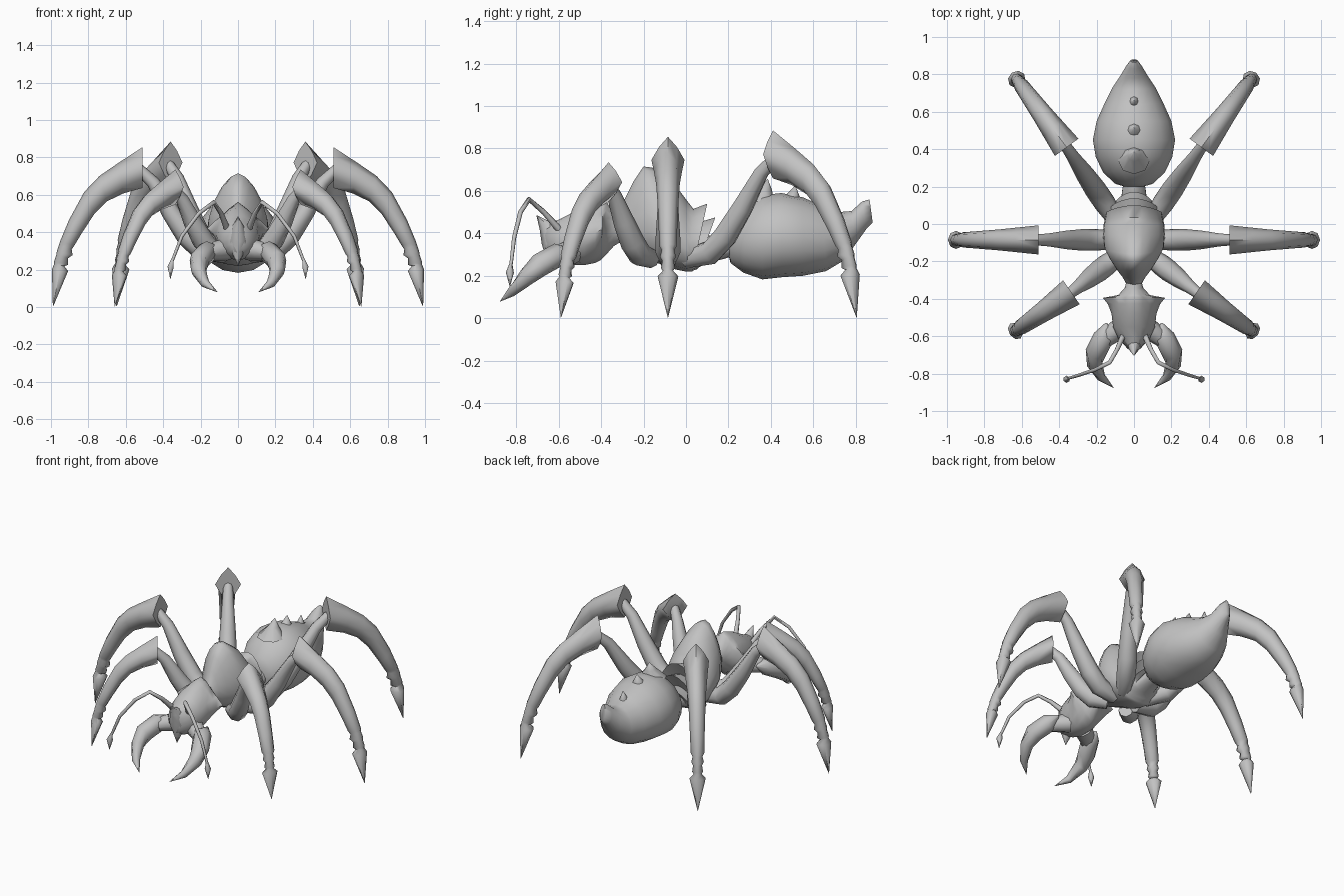
import bpy, bmesh, math
from mathutils import Vector as V

shell = bpy.data.materials.new("grey_shell")
shell.diffuse_color = (0.54, 0.54, 0.54, 1)


def loft(name, sections, n=12, taper=0.0, mirror=False, angle=65):
    """Skin rings, each given by a top point, bottom point, side vector and
    optional pinch; a pinch below 1 pulls the section towards a diamond."""
    bm = bmesh.new()
    rings = []
    for top, bottom, side, *pinch in sections:
        mid, half = (top + bottom) / 2, (top - bottom) / 2
        ring = []
        for i in range(n):
            a = 2 * math.pi * i / n
            k = 1 - (1 - (pinch[0] if pinch else 1)) * abs(math.sin(2 * a))
            c, s = math.cos(a) * k, math.sin(a) * k
            ring.append(bm.verts.new(mid + half * c + side * s * (1 - taper * c)))
        rings.append(ring)
    for r, q in zip(rings, rings[1:]):
        for i in range(n):
            j = (i + 1) % n
            bm.faces.new((r[i], r[j], q[j], q[i]))
    bm.faces.new(rings[0])
    bm.faces.new(rings[-1])
    bmesh.ops.remove_doubles(bm, verts=bm.verts, dist=0.0004)
    bmesh.ops.recalc_face_normals(bm, faces=bm.faces)
    me = bpy.data.meshes.new(name)
    bm.to_mesh(me)
    bm.free()
    me.materials.append(shell)
    ob = bpy.data.objects.new(name, me)
    bpy.context.collection.objects.link(ob)
    bpy.ops.object.select_all(action='DESELECT')
    ob.select_set(True)
    bpy.context.view_layer.objects.active = ob
    bpy.ops.object.shade_smooth_by_angle(angle=math.radians(angle))
    if mirror:
        m = ob.modifiers.new("mirror", 'MIRROR')
        m.use_mirror_merge = False
    return ob


def body(name, rows, n=14, taper=0.0):
    """Rows: top y, top z, bottom y, bottom z, half width, optional pinch."""
    return loft(name, [(V((0, yt, zt)), V((0, yb, zb)), V((w, 0, 0)), *p)
                       for yt, zt, yb, zb, w, *p in rows], n, taper)


def tube(name, pts, radii, n=8, mirror=False):
    """Round tube along a path."""
    pts = [V(p) for p in pts]
    secs = []
    for i, p in enumerate(pts):
        t = (pts[min(i + 1, len(pts) - 1)] - pts[max(i - 1, 0)]).normalized()
        ref = V((0, 0, 1)) if abs(t.z) < 0.95 else V((0, 1, 0))
        side = t.cross(ref).normalized()
        up = side.cross(t) * radii[i]
        secs.append((p + up, p - up, side * radii[i]))
    return loft(name, secs, n, 0, mirror)


# Abdomen, with upturned tail
body("abdomen", [
    (.20, .41, .20, .30, .05), (.22, .46, .21, .26, .10),
    (.28, .53, .27, .215, .165), (.36, .58, .36, .183, .205),
    (.45, .59, .45, .193, .22), (.55, .57, .55, .20, .20),
    (.64, .53, .66, .222, .155), (.72, .50, .74, .27, .115),
    (.78, .505, .80, .35, .075), (.83, .55, .85, .42, .045),
    (.865, .56, .88, .45, .02)], 16, .06)
# Broad ridge spikes merging into the abdomen
for i, (y, z, r) in enumerate([(.385, .655, .085), (.515, .625, .075), (.66, .572, .05)]):
    loft(f"abdomen_spike_{i}", [
        (V((0, y + .03, z - .10)), V((0, y - 1.4 * r, z - .11)), V((r, 0, 0))),
        (V((0, y + .02, z - .05)), V((0, y - .6 * r, z - .045)), V((r * .4, 0, 0))),
        (V((0, y + .001, z)), V((0, y - .001, z)), V((.001, 0, 0)))], 8, 0, angle=85)

# Thorax: tall hump, then three overlapping back plates and the waist
body("thorax", [
    (-.35, .45, -.34, .38, .03), (-.31, .50, -.31, .36, .045),
    (-.29, .56, -.28, .34, .06), (-.25, .64, -.24, .31, .09),
    (-.20, .715, -.18, .28, .125), (-.16, .71, -.11, .25, .155),
    (-.06, .64, -.05, .23, .162), (.00, .56, .00, .22, .157),
    (.035, .515, .015, .22, .152), (.10, .54, .03, .22, .145),
    (.055, .45, .035, .225, .13), (.138, .475, .05, .23, .122),
    (.085, .385, .06, .24, .105), (.172, .40, .08, .25, .095),
    (.12, .35, .10, .26, .07), (.21, .40, .18, .28, .06),
    (.24, .39, .24, .30, .05)], 16, .3)

# Head, flaring to two sharp rear corners
body("head", [
    (-.29, .46, -.29, .37, .035), (-.345, .50, -.34, .34, .05),
    (-.375, .55, -.385, .29, .085, .95), (-.39, .562, -.40, .275, .166, .72),
    (-.425, .55, -.43, .26, .14, .84), (-.48, .53, -.48, .25, .12, .95),
    (-.55, .49, -.55, .25, .112), (-.61, .46, -.61, .265, .085),
    (-.67, .44, -.66, .29, .035)], 16, .05)
# Diamond face plate
loft("face_plate", [
    (V((0, f, z)), V((0, b, z)), V((w, 0, 0)))
    for z, f, b, w in [(.485, -.705, -.703, .001), (.42, -.69, -.57, .038),
                       (.35, -.68, -.55, .058), (.22, -.64, -.638, .001)]], 8)

# Jaws
tube("mandible_base", [(.05, -.54, .31), (.12, -.59, .30), (.18, -.65, .28)],
     [.06, .052, .03], 8, True)
tube("mandible", [(.148, -.53, .32), (.16, -.60, .30), (.205, -.69, .25),
                  (.210, -.75, .195), (.175, -.82, .125), (.11, -.875, .08)],
     [.006, .056, .056, .042, .024, .001], 8, True)

# Feelers with bulb tips
tube("antenna", [(.055, -.59, .41), (.09, -.67, .50), (.13, -.74, .56),
                 (.21, -.78, .50), (.30, -.81, .38), (.35, -.825, .25)],
     [.018, .013, .013, .011, .010, .008], 6, True)
tube("antenna_tip", [(.35, -.825, .26), (.36, -.83, .215), (.362, -.83, .15)],
     [.006, .019, .001], 6, True)

# Shin outline: outer u, v, inner u, v, half width
# (u runs from knee to foot, v is a share of the knee height)
SHIN = [
    (.00, 1.0, .00, .745, .078), (.26, .905, .22, .71, .066),
    (.48, .82, .40, .66, .056), (.65, .72, .54, .58, .050),
    (.82, .545, .68, .46, .044), (.92, .41, .76, .385, .041),
    (.93, .39, .79, .36, .030), (.955, .35, .78, .325, .038),
    (.96, .33, .83, .305, .027), (.985, .285, .83, .265, .033),
    (.985, .27, .87, .255, .024), (1.01, .235, .83, .225, .049),
    (1.00, .005, .995, .005, .001)]
# Thigh: share of reach, share of rise, radius
THIGH = [(0, 0, .045), (.28, .06, .058), (.45, .22, .058), (.65, .50, .050),
         (.87, .85, .035), (1.06, 1.02, .028)]


def leg(name, hip, knee, foot):
    hip, knee, foot = V(hip), V(knee), V(foot)
    rise = knee.z * .86 - hip.z
    path = []
    for f, g, r in THIGH:
        p = hip.lerp(knee, f)
        p.z = hip.z + rise * g
        path.append(p)
    tube(name + "_thigh", path, [r for *_, r in THIGH], 8, True)
    run = V((foot.x - knee.x, foot.y - knee.y, 0))
    side = V((-run.y, run.x, 0)).normalized()
    at = lambda u, v: V((knee.x, knee.y, 0)) + run * u + V((0, 0, knee.z * v))
    # Diamond section at the knee, round lower down
    loft(name + "_shin", [
        (at(a, b), at(c, d), side * w, min(1, .78 + .09 * i))
        for i, (a, b, c, d, w) in enumerate(SHIN)], 8, 0, True, 75)


leg("front_leg", (.07, -.16, .28), (.335, -.365, .735), (.66, -.59, 0))
leg("middle_leg", (.08, -.085, .28), (.51, -.085, .855), (.99, -.085, 0))
leg("rear_leg", (.08, .00, .28), (.36, .41, .885), (.65, .805, 0))
